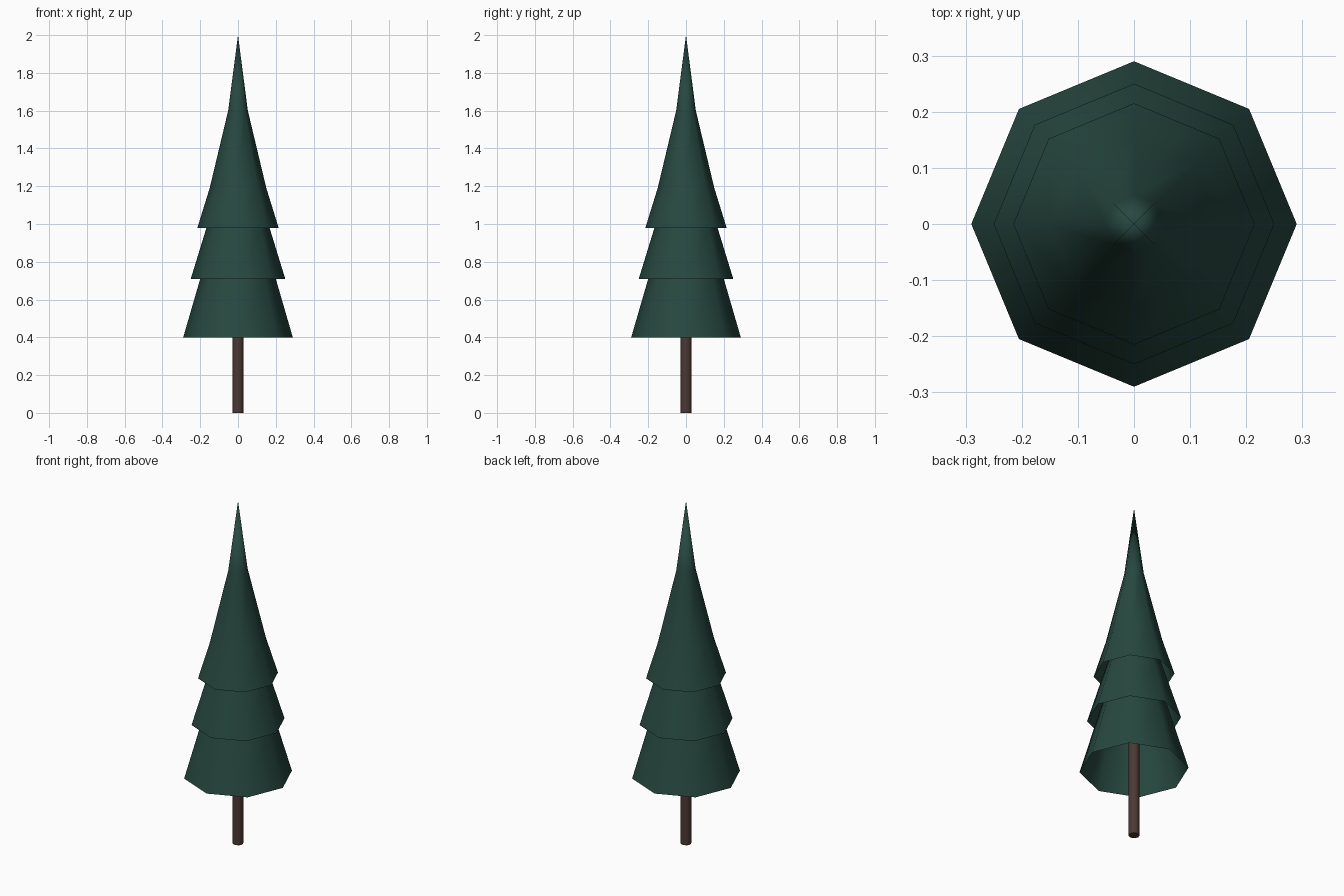
import bpy, bmesh, math

if "Cube" in bpy.data.objects:
    bpy.data.objects.remove(bpy.data.objects["Cube"])

def material(name, rgb):
    m = bpy.data.materials.new(name)
    m.diffuse_color = (*rgb, 1)
    m.use_nodes = True
    m.node_tree.nodes["Principled BSDF"].inputs["Base Color"].default_value = m.diffuse_color
    return m

def lathe(name, profile, mat, sides=8):
    """Spin (radius, z) points about z; zero radius makes a single tip vertex."""
    bm = bmesh.new()
    rings = []
    for r, z in profile:
        if r == 0:
            rings.append([bm.verts.new((0, 0, z))] * sides)
        else:
            rings.append([bm.verts.new((r * math.cos(2 * math.pi * i / sides),
                                        r * math.sin(2 * math.pi * i / sides), z))
                          for i in range(sides)])
    for a, b in zip(rings, rings[1:]):
        for i in range(sides):
            j = (i + 1) % sides
            bm.faces.new(list(dict.fromkeys((a[i], a[j], b[j], b[i]))))
    bmesh.ops.recalc_face_normals(bm, faces=bm.faces)
    mesh = bpy.data.meshes.new(name)
    bm.to_mesh(mesh)
    bm.free()
    mesh.materials.append(mat)
    ob = bpy.data.objects.new(name, mesh)
    bpy.context.collection.objects.link(ob)
    bpy.ops.object.select_all(action='DESELECT')
    ob.select_set(True)
    bpy.context.view_layer.objects.active = ob
    bpy.ops.object.shade_smooth_by_angle(angle=math.radians(60))
    return ob

green = material("needles", (0.02, 0.065, 0.05))
brown = material("bark", (0.075, 0.04, 0.034))

# Open-bottomed foliage tiers, each tucked into the one above
lathe("lower_foliage", [(0.29, 0.40), (0.20, 0.71), (0.12, 0.98), (0, 1.40)], green)
lathe("middle_foliage", [(0.25, 0.71), (0.167, 0.98), (0.10, 1.19), (0, 1.54)], green)
lathe("upper_foliage", [(0.215, 0.98), (0.15, 1.19), (0.052, 1.60), (0, 2.0)], green)

# Trunk with closed foot
lathe("trunk", [(0, 0), (0.03, 0), (0.03, 0.95), (0, 0.95)], brown)
